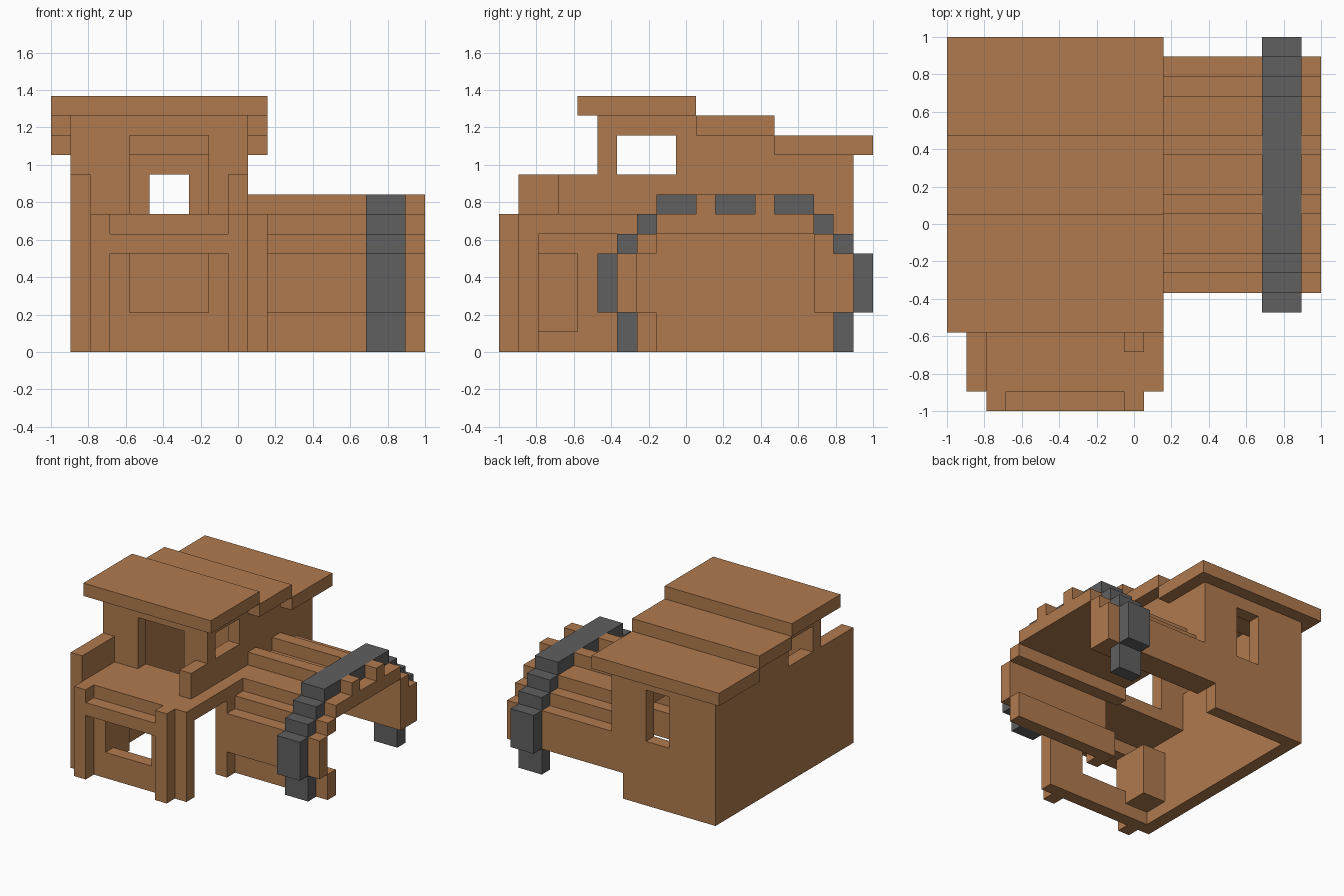
import bpy, bmesh

old = bpy.data.objects.get("Cube")
if old:
    bpy.data.objects.remove(old, do_unlink=True)

U = 2 / 19  # one building block; the model is 19 x 19 x 13 blocks


def material(name, rgb):
    m = bpy.data.materials.new(name)
    m.use_nodes = True
    m.diffuse_color = (*rgb, 1)
    bsdf = m.node_tree.nodes["Principled BSDF"]
    bsdf.inputs["Base Color"].default_value = (*rgb, 1)
    bsdf.inputs["Roughness"].default_value = 0.9
    return m


CLAY = material("clay_brown", (0.434, 0.195, 0.076))
STONE = material("dark_grey", (0.116, 0.116, 0.116))


def part(name, mat, solids, cuts=()):
    """One clean blocky mesh: union of boxes minus cut boxes.
    A box is (x0, x1, y0, y1, z0, z1) in blocks."""
    boxes = list(solids) + list(cuts)
    grid = [sorted({b[2 * a + k] for b in boxes for k in (0, 1)}) for a in range(3)]

    def filled(cell):
        if any(c < 0 or c >= len(g) - 1 for c, g in zip(cell, grid)):
            return False
        mid = [(g[c] + g[c + 1]) / 2 for c, g in zip(cell, grid)]
        inside = lambda b: all(b[2 * a] < mid[a] < b[2 * a + 1] for a in range(3))
        return any(map(inside, solids)) and not any(map(inside, cuts))

    bm = bmesh.new()
    verts = {}

    def vert(key):
        if key not in verts:
            x, y, z = (grid[a][key[a]] for a in range(3))
            verts[key] = bm.verts.new((x * U - 1, y * U - 1, z * U))
        return verts[key]

    nx, ny, nz = (len(g) - 1 for g in grid)
    for cell in ((i, j, k) for i in range(nx) for j in range(ny) for k in range(nz)):
        if not filled(cell):
            continue
        for a in range(3):
            b, c = (a + 1) % 3, (a + 2) % 3
            for side in (0, 1):
                nb = list(cell)
                nb[a] += 2 * side - 1
                if filled(nb):
                    continue
                ring = []
                for db, dc in ((0, 0), (1, 0), (1, 1), (0, 1)):
                    key = list(cell)
                    key[a] += side
                    key[b] += db
                    key[c] += dc
                    ring.append(vert(tuple(key)))
                bm.faces.new(ring if side else ring[::-1])
    me = bpy.data.meshes.new(name)
    bm.to_mesh(me)
    bm.free()
    me.materials.append(mat)
    ob = bpy.data.objects.new(name, me)
    bpy.context.collection.objects.link(ob)
    return ob


def mirror_y(boxes):
    """Add copies mirrored across the middle of the arch (y = 12 blocks)."""
    return boxes + [(x0, x1, 24 - y1, 24 - y0, z0, z1) for x0, x1, y0, y1, z0, z1 in boxes]


SIDE_WINDOW = (0, 11, 6, 9, 9, 11)

# House walls
part("left_side_wall", CLAY,
     [(1, 2, 1, 5, 0, 9), (1, 2, 5, 10, 0, 12), (1, 2, 10, 14, 0, 11), (1, 2, 14, 18, 0, 10)],
     [SIDE_WINDOW])
part("arch_side_wall", CLAY,
     [(9, 10, 5, 10, 7, 12), (9, 10, 10, 14, 7, 11), (9, 10, 14, 17, 7, 10),
      (9, 10, 16, 17, 2, 7)],
     [SIDE_WINDOW])
part("back_wall", CLAY, [(2, 10, 17, 18, 2, 10), (2, 9, 17, 18, 0, 2)],
     [(5, 7, 17, 18, 5, 9)])
part("upper_front_wall", CLAY, [(2, 9, 5, 6, 7, 12)], [(4, 8, 5, 6, 7, 11)])
part("lower_front_wall", CLAY, [(2, 11, 1, 2, 0, 6)], [(4, 8, 1, 2, 2, 5)])

# Front terrace, its pillars and the corner stub
part("terrace_floor", CLAY, [(2, 11, 1, 6, 6, 7), (9, 11, 6, 8, 6, 7)])
part("front_frame", CLAY, [(2, 3, 0, 1, 0, 7), (9, 10, 0, 1, 0, 7), (3, 9, 0, 1, 5, 6)])
part("terrace_stub_wall", CLAY, [(9, 10, 3, 5, 7, 9)])
part("arch_corner_post", CLAY, [(10, 11, 6, 7, 0, 6)])
part("inner_chest", CLAY, [(2, 4, 2, 4, 1, 5)])

# Stepped roof slabs
for name, y0, y1, z in (("front", 4, 10, 12), ("middle", 10, 14, 11), ("back", 14, 19, 10)):
    part(name + "_roof_slab", CLAY, [(0, 11, y0, y1, z, z + 1)])

# Arched annex shell with two roof ribs
shell = mirror_y([(11, 19, 6, 7, 2, 5), (9, 19, 7, 8, 5, 6)])
shell += [(9, 19, 8, 16, 6, 7), (10, 19, 16, 18, 2, 5), (10, 19, 7, 8, 0, 2)]
part("annex_shell", CLAY, shell)
for i, y in enumerate((10, 13)):
    part(f"annex_roof_rib_{i + 1}", CLAY, [(10, 16, y, y + 1, 7, 8), (18, 19, y, y + 1, 7, 8)])

# Dark stepped band around the annex
band = mirror_y([(16, 18, 6, 7, 0, 2), (16, 18, 5, 6, 2, 5),
                 (16, 18, 6, 7, 5, 6), (16, 18, 7, 8, 6, 7)])
part("arch_band", STONE, band + [(16, 18, 8, 16, 7, 8)])
